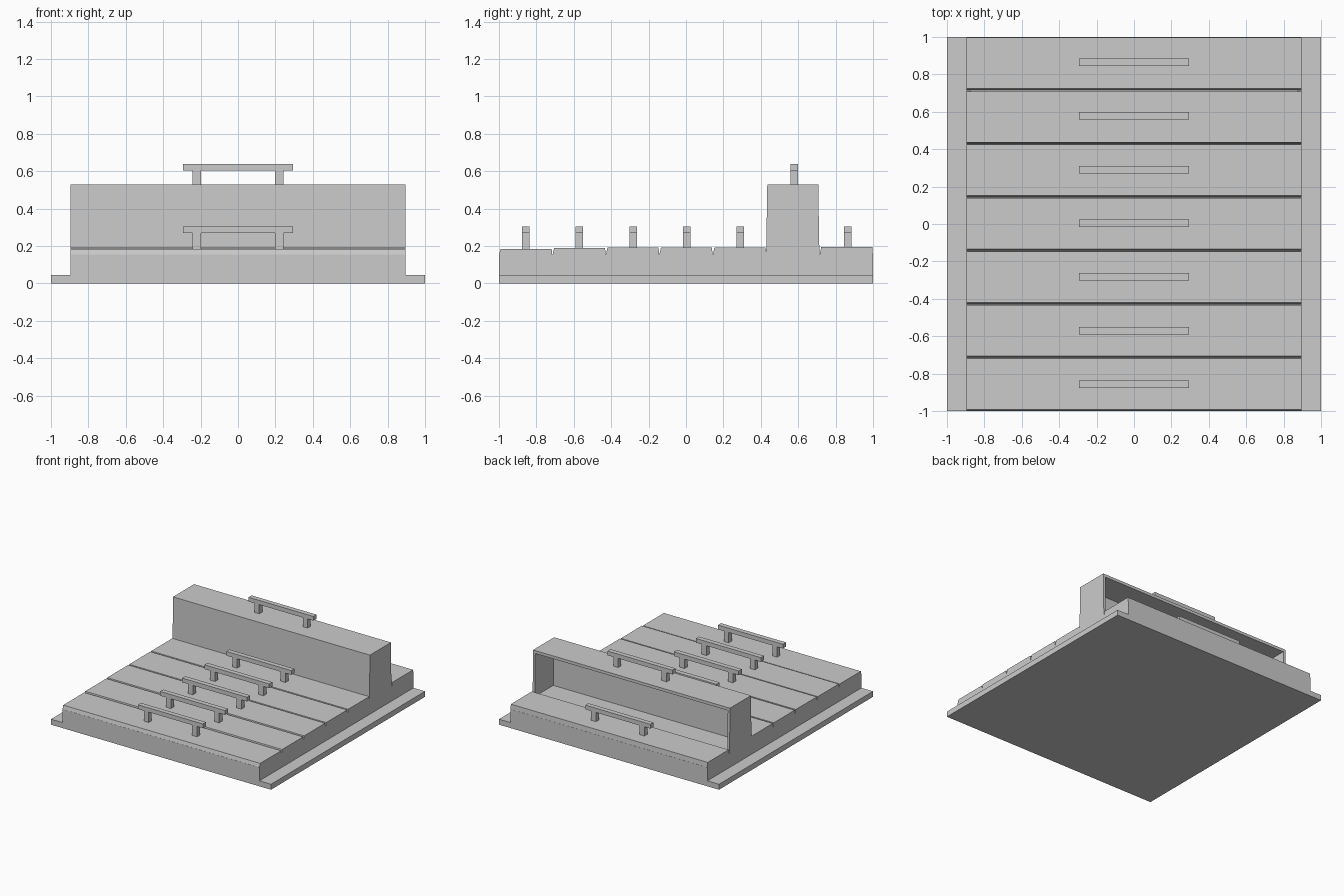
import bpy, bmesh

if "Cube" in bpy.data.objects:
    bpy.data.objects.remove(bpy.data.objects["Cube"])

PITCH = 2 / 7
W = 0.895          # half width of the cabinet
BODY_TOP = 0.155


def extrude_profile(bm, pts, x0, x1):
    """Closed prism from a (y, z) outline, running along x."""
    a = [bm.verts.new((x0, y, z)) for y, z in pts]
    b = [bm.verts.new((x1, y, z)) for y, z in pts]
    bm.faces.new(a)
    bm.faces.new(b[::-1])
    n = len(pts)
    for i in range(n):
        j = (i + 1) % n
        bm.faces.new((a[j], a[i], b[i], b[j]))


def box(bm, x0, x1, y0, y1, z0, z1):
    extrude_profile(bm, [(y0, z0), (y1, z0), (y1, z1), (y0, z1)], x0, x1)


def finish(bm, name):
    bmesh.ops.recalc_face_normals(bm, faces=bm.faces)
    me = bpy.data.meshes.new(name)
    bm.to_mesh(me)
    bm.free()
    ob = bpy.data.objects.new(name, me)
    bpy.context.collection.objects.link(ob)
    return ob


def handle(name, y, z):
    bm = bmesh.new()
    h = 0.02
    # T-bar outline drawn in x-z as three boxes
    box(bm, -0.295, 0.295, y - h, y + h, z + 0.075, z + 0.11)
    for s in (-1, 1):
        box(bm, s * 0.22 - 0.022, s * 0.22 + 0.022, y - h, y + h, z - 0.01, z + 0.075)
    finish(bm, name)


# Wide back panel the cabinet lies on
bm = bmesh.new()
box(bm, -1, 1, -1, 1, 0, 0.045)
finish(bm, "back_panel")

# Cabinet carcass
bm = bmesh.new()
box(bm, -W, W, -1, 1, 0.045, BODY_TOP)
finish(bm, "cabinet_body")

# Closed drawer fronts and the one pulled-out drawer
tops = [0.185, 0.19, 0.193, 0.193, 0.193, 0.53, 0.195]
for i, top in enumerate(tops):
    y0 = -1 + i * PITCH
    y1 = y0 + PITCH
    bm = bmesh.new()
    if i == 5:
        yi = y0 + 0.045
        # drawer bottom, sloping slightly
        extrude_profile(bm, [(y0, BODY_TOP), (yi, BODY_TOP), (yi, top), (y0 + 0.006, top)], -W, W)
        # drawer sides
        side = [(yi, BODY_TOP), (y1 - 0.001, BODY_TOP), (y1 - 0.007, top - 0.024), (yi, top - 0.024)]
        for s in (-1, 1):
            extrude_profile(bm, side, *sorted((s * W, s * (W - 0.02))))
        # drawer face
        box(bm, -W, W, yi, y1 - 0.007, top - 0.024, top)
        finish(bm, "open_drawer")
    else:
        extrude_profile(bm, [(y0 + 0.001, BODY_TOP), (y1 - 0.001, BODY_TOP),
                             (y1 - 0.004, top), (y0 + 0.009, top)], -W, W)
        finish(bm, f"drawer_front_{i + 1}")
    handle(f"drawer_handle_{i + 1}", -0.857 + i * 0.287, 0.53 if i == 5 else 0.195)
